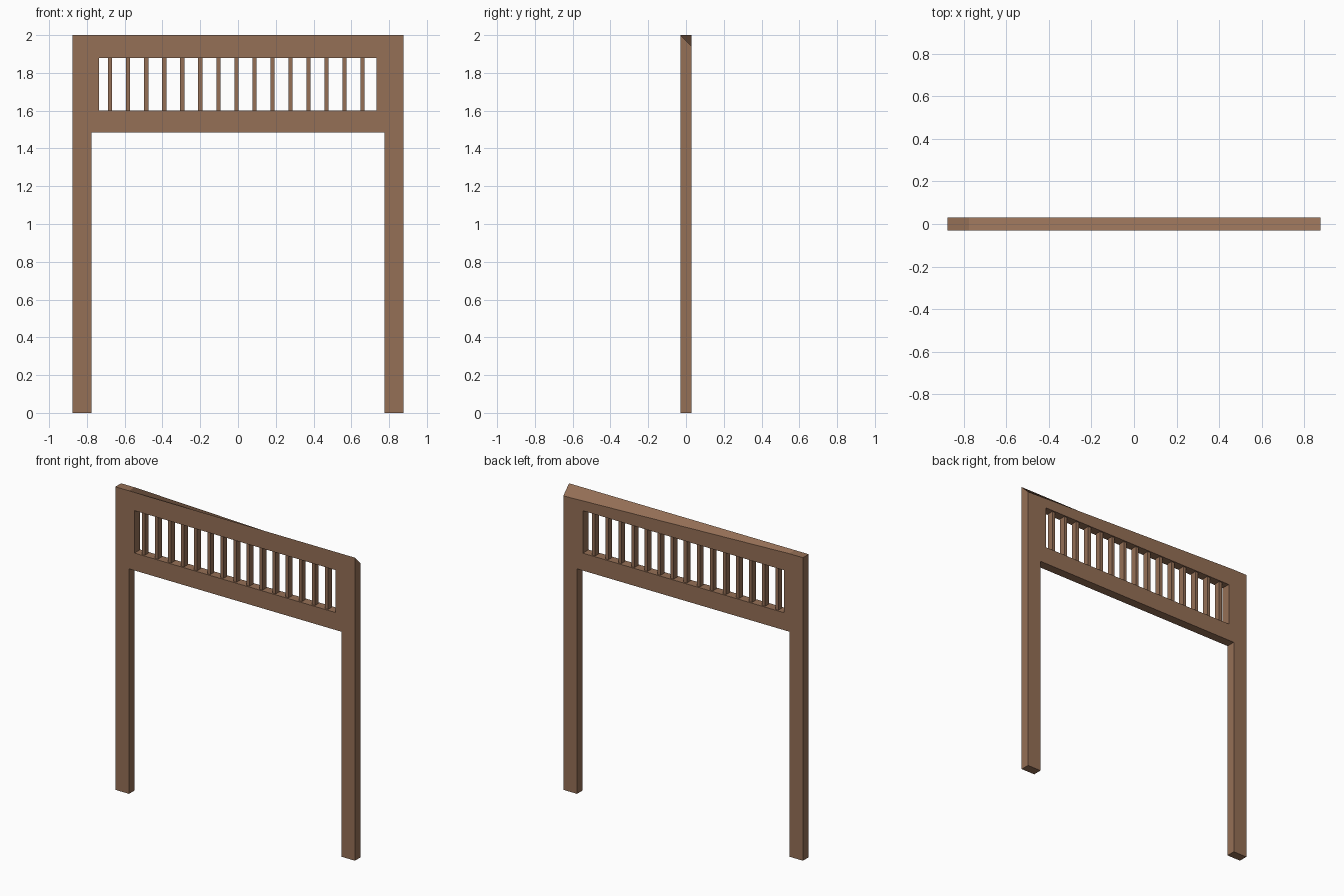
import bpy, bmesh
from mathutils import Matrix, Vector

if "Cube" in bpy.data.objects:
    bpy.data.objects.remove(bpy.data.objects["Cube"])

wood = bpy.data.materials.new("brown_wood")
wood.diffuse_color = (0.30, 0.16, 0.093, 1)
wood.use_nodes = True
wood.node_tree.nodes["Principled BSDF"].inputs["Base Color"].default_value = wood.diffuse_color

HALF_DEPTH = 0.03


def add_object(name, mesh):
    obj = bpy.data.objects.new(name, mesh)
    bpy.context.collection.objects.link(obj)
    return obj


def box(name, x0, x1, y0, y1, z0, z1):
    bm = bmesh.new()
    bmesh.ops.create_cube(bm, size=1)
    for v in bm.verts:
        v.co = Vector(((x0 + x1) / 2 + v.co.x * (x1 - x0),
                       (y0 + y1) / 2 + v.co.y * (y1 - y0),
                       (z0 + z1) / 2 + v.co.z * (z1 - z0)))
    mesh = bpy.data.meshes.new(name)
    bm.to_mesh(mesh)
    bm.free()
    mesh.materials.append(wood)
    return add_object(name, mesh)


# Gate frame: two legs and a deep head panel with a window, as a filled outline
outline = [(-0.875, 0), (-0.775, 0), (-0.775, 1.485), (0.775, 1.485),
           (0.775, 0), (0.875, 0), (0.875, 2), (-0.775, 2), (-0.875, 2)]
window = [(-0.735, 1.6), (-0.735, 1.88), (0.732, 1.88), (0.732, 1.6)]

curve = bpy.data.curves.new("frame_profile", 'CURVE')
curve.dimensions = '2D'
curve.fill_mode = 'BOTH'
curve.extrude = HALF_DEPTH
for pts in (outline, window):
    spline = curve.splines.new('POLY')
    spline.points.add(len(pts) - 1)
    for p, (x, z) in zip(spline.points, pts):
        p.co = (x, z, 0, 1)
    spline.use_cyclic_u = True
helper = add_object("frame_profile", curve)
bpy.context.view_layer.update()
mesh = bpy.data.meshes.new_from_object(
    helper.evaluated_get(bpy.context.evaluated_depsgraph_get()))
bpy.data.objects.remove(helper)

# Stand the frame up and lower the back right top corner (sloping top edge)
bm = bmesh.new()
bm.from_mesh(mesh)
bm.transform(Matrix(((1, 0, 0, 0), (0, 0, -1, 0), (0, 1, 0, 0), (0, 0, 0, 1))))
bmesh.ops.remove_doubles(bm, verts=bm.verts, dist=0.0005)
for v in bm.verts:
    if v.co.x > 0.87 and v.co.y > 0 and v.co.z > 1.99:
        v.co.z = 1.94
bmesh.ops.recalc_face_normals(bm, faces=bm.faces)
for f in bm.faces:
    f.smooth = False
    f.material_index = 0
bm.to_mesh(mesh)
bm.free()
mesh.materials.clear()
mesh.materials.append(wood)
add_object("gate_frame", mesh)

# Row of upright slats in the window
for i in range(15):
    x = -0.677 + i * 0.0955
    box(f"slat_{i + 1}", x - 0.011, x + 0.011, -0.02, 0.02, 1.6, 1.88)
